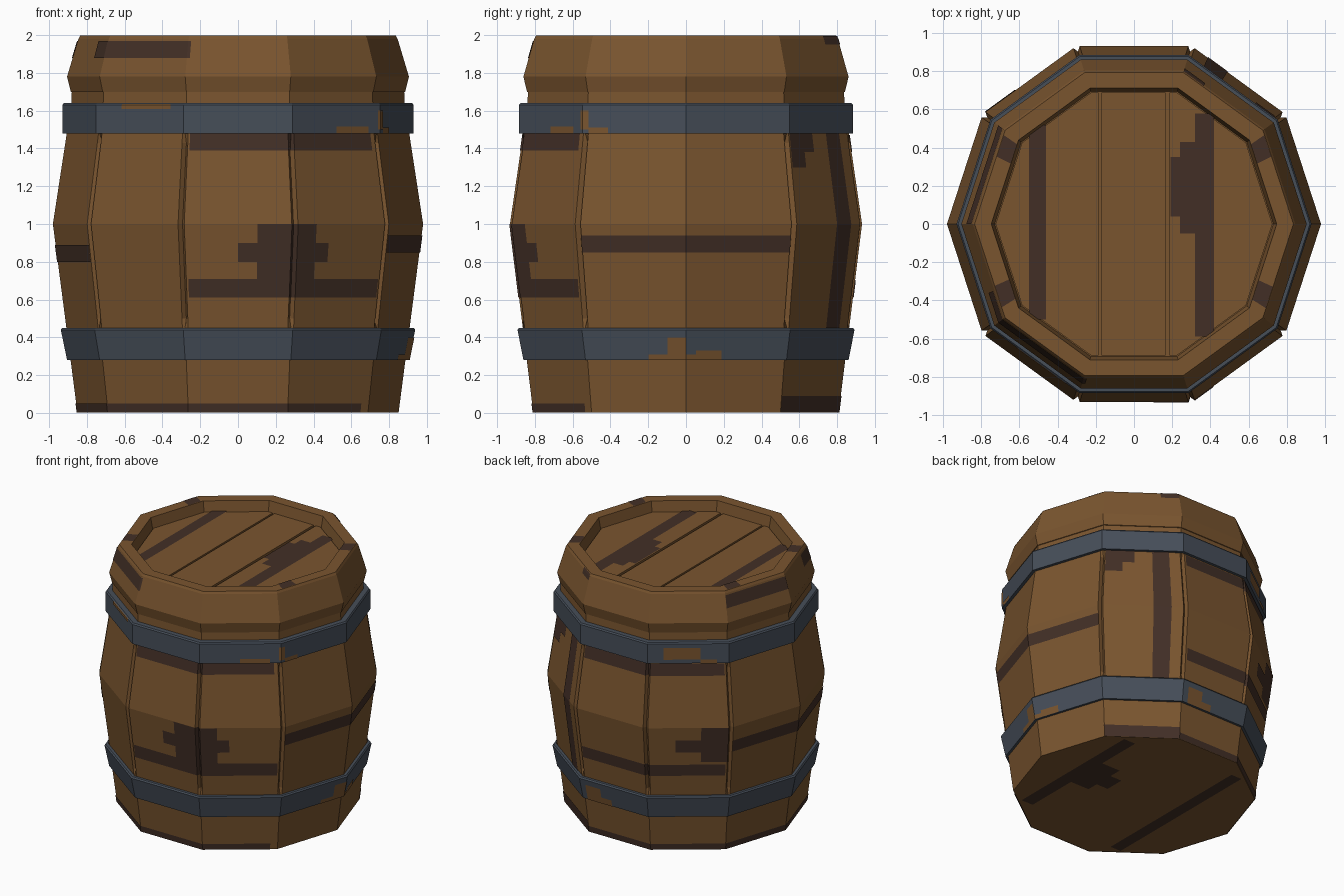
import bpy, bmesh
from math import cos, sin, radians
from mathutils import Vector

cube = bpy.data.objects.get("Cube")
if cube:
    bpy.data.objects.remove(cube, do_unlink=True)

SIDES = 10
GROOVE = 0.03          # half width of a stave groove, in fractions of a side
LIFT = 0.004           # how far painted plates sit off the surface


def material(name, srgb):
    lin = [(c / 255 / 12.92) if c < 11 else ((c / 255 + 0.055) / 1.055) ** 2.4 for c in srgb]
    m = bpy.data.materials.new(name)
    m.use_nodes = True
    m.diffuse_color = (*lin, 1)
    bsdf = m.node_tree.nodes["Principled BSDF"]
    bsdf.inputs["Base Color"].default_value = (*lin, 1)
    bsdf.inputs["Roughness"].default_value = 0.9
    return m


WOOD = material("oak_brown", (122, 85, 47))
STAIN = material("dark_stain", (66, 47, 38))
IRON = material("blue_grey_iron", (70, 78, 89))

# Outer outlines as (height, corner radius)
OUTER = [(0, .85), (1, .98), (1.64, .882), (1.7, .88), (1.78, .905), (1.98, .845), (2, .835)]
UPPER_BAND = [(1.48, .93), (1.63, .93), (1.64, .922)]
LOWER_BAND = [(.28, .905), (.44, .938), (.45, .93)]


def radius(profile, z):
    for (z0, r0), (z1, r1) in zip(profile, profile[1:]):
        if z <= z1:
            return r0 + (r1 - r0) * (z - z0) / (z1 - z0)
    return profile[-1][1]


def on_ring(u, r, z):
    """Point on the ten-sided ring; whole values of u are corners."""
    k = int(u // 1)
    a, b = (Vector((r * cos(radians(36 * i)), r * sin(radians(36 * i)), z)) for i in (k, k + 1))
    return a.lerp(b, u - k)


def groove_depth(u, z):
    k = round(u)
    if k % 5 == 0:
        return 0
    across = max(0, 1 - abs(u - k) / GROOVE)
    along = max(0, min(1, (z - .45) / .05, (1.48 - z) / .05))
    return .03 * across * along


def make(name, bm, mat):
    me = bpy.data.meshes.new(name)
    bm.to_mesh(me)
    bm.free()
    me.materials.append(mat)
    ob = bpy.data.objects.new(name, me)
    bpy.context.scene.collection.objects.link(ob)
    return ob


def loft(name, profile, mat, grooved=False, start_cap=False, end_cap=False):
    us = []
    for k in range(SIDES):
        us += [k - GROOVE, k, k + GROOVE] if grooved and k % 5 else [k]
    bm = bmesh.new()
    rows = [[bm.verts.new(on_ring(u, r - (groove_depth(u, z) if grooved else 0), z)) for u in us]
            for z, r in profile]
    n = len(us)
    for lo, hi in zip(rows, rows[1:]):
        for i in range(n):
            j = (i + 1) % n
            bm.faces.new((lo[i], lo[j], hi[j], hi[i]))
    if start_cap:
        bm.faces.new(rows[0][::-1])
    if end_cap:
        bm.faces.new(rows[-1])
    return make(name, bm, mat)


def wrapped_patches(name, profile, mat, rects):
    """Painted rectangles (u0, u1, z0, z1) that follow the facets and grooves."""
    bm = bmesh.new()
    for u0, u1, z0, z1 in rects:
        cuts = {u0, u1}
        for k in range(int(u0), int(u1) + 2):
            cuts |= {c for c in (k - GROOVE, k, k + GROOVE) if u0 < c < u1}
        levels = sorted({z0, z1} | {z for z, _ in profile if z0 < z < z1})
        us = sorted(cuts)
        grid = [[bm.verts.new(on_ring(u, radius(profile, z) + LIFT
                 - (groove_depth(u, z) if profile is OUTER else 0), z)) for u in us] for z in levels]
        for lo, hi in zip(grid, grid[1:]):
            for i in range(len(us) - 1):
                bm.faces.new((lo[i], lo[i + 1], hi[i + 1], hi[i]))
    return make(name, bm, mat)


def flat_patches(name, z, rects, up=True):
    """Painted rectangles (x0, x1, y0, y1) on a level surface."""
    bm = bmesh.new()
    for x0, x1, y0, y1 in rects:
        vs = [bm.verts.new((x, y, z)) for x, y in ((x0, y0), (x1, y0), (x1, y1), (x0, y1))]
        bm.faces.new(vs if up else vs[::-1])
    return make(name, bm, STAIN)


# Barrel body with grooved staves
levels = (.003, .45, .5, 1, 1.43, 1.48, 1.64, 1.7)
loft("barrel_body", [(z, radius(OUTER, z)) for z in levels], WOOD, grooved=True, start_cap=True)

# Rim with recessed top
loft("top_rim", [(1.69, .86), (1.7, .885), (1.78, .905), (1.98, .845), (1.997, .835),
                 (1.997, .748), (1.9, .73)], WOOD, end_cap=True)

# Iron hoops
for name, band in (("upper_hoop", UPPER_BAND), ("lower_hoop", LOWER_BAND)):
    loft(name, [(band[0][0], .86)] + band + [(band[-1][0], .86)], IRON)

# Lid planks cut from one ten-sided disc
for i, (x0, x1) in enumerate(((-1, -.185), (-.17, .165), (.185, 1))):
    bm = bmesh.new()
    top = bm.faces.new([bm.verts.new(on_ring(k, .725, 1.92)) for k in range(SIDES)])
    for x, way in ((x0, -1), (x1, 1)):
        bmesh.ops.bisect_plane(bm, geom=bm.verts[:] + bm.edges[:] + bm.faces[:],
                               plane_co=(x, 0, 0), plane_no=(way, 0, 0), clear_outer=True)
    side = bmesh.ops.extrude_face_region(bm, geom=bm.faces[:])
    for v in side["geom"]:
        if isinstance(v, bmesh.types.BMVert):
            v.co.z -= .03
    bmesh.ops.recalc_face_normals(bm, faces=bm.faces[:])
    make(f"lid_plank_{i + 1}", bm, WOOD)

# Dark stains around the staves and lip
wrapped_patches("stave_stains", OUTER, STAIN, [
    (7.05, 8.92, 1.39, 1.48), (7.05, 8.95, .61, .71),             # front strips
    (7.67, 8.23, .71, 1), (7.5, 7.67, .8, .9), (8.23, 8.37, .8, .9),
    (9.03, 10.97, .85, .94), (4.03, 5.97, .8, .89),               # side strips
    (2.05, 3.95, 1.38, 1.47), (2.05, 3.95, .61, .7),              # back strips
    (3.65, 3.97, .72, 1), (3.35, 3.65, .8, .9),
    (1.62, 1.83, .45, 1.48), (1.04, 1.4, 1.38, 1.48), (1.04, 1.25, 1.3, 1.38),
    (1, 2, .003, .09), (2, 8.9, .003, .05),                       # foot edge
    (5.7, 7.03, 1.88, 1.97), (4, 5, 1.88, 1.97), (1.75, 2, 1.95, 1.995)])

# Stains on the rim's level top
bm = bmesh.new()
for u in (.72, 4.05, 5.66, 9.1):
    bm.faces.new([bm.verts.new(on_ring(a, r, 2)) for a, r in
                  ((u, .75), (u, .833), (u + .23, .833), (u + .23, .75))])
make("rim_stains", bm, STAIN)

# Bare wood showing through the hoops
wrapped_patches("upper_hoop_wear", UPPER_BAND, WOOD, [
    (6.3, 6.85, 1.61, 1.635), (8.5, 8.86, 1.48, 1.515), (8.97, 9.06, 1.5, 1.6),
    (9.06, 9.25, 1.48, 1.51), (3.2, 3.65, 1.51, 1.6), (3.65, 3.85, 1.48, 1.51)])
wrapped_patches("lower_hoop_wear", LOWER_BAND, WOOD, [
    (9.63, 10.17, .28, .31), (9.82, 10, .31, .4), (2.08, 2.3, .28, .4),
    (2.3, 2.45, .28, .33), (10.1, 10.35, .28, .33)])

# Stains on the lid and underside
flat_patches("lid_stains", 1.924, [
    (-.55, -.46, -.5, .52), (.32, .42, -.59, .58), (.19, .32, .04, .35),
    (.24, .32, -.05, .04), (.24, .32, .35, .43)])
flat_patches("underside_stains", 0, [
    (.46, .56, -.56, .56), (-.43, -.34, -.66, .66), (.3, .46, -.14, .2), (.2, .3, -.05, .1)], up=False)
